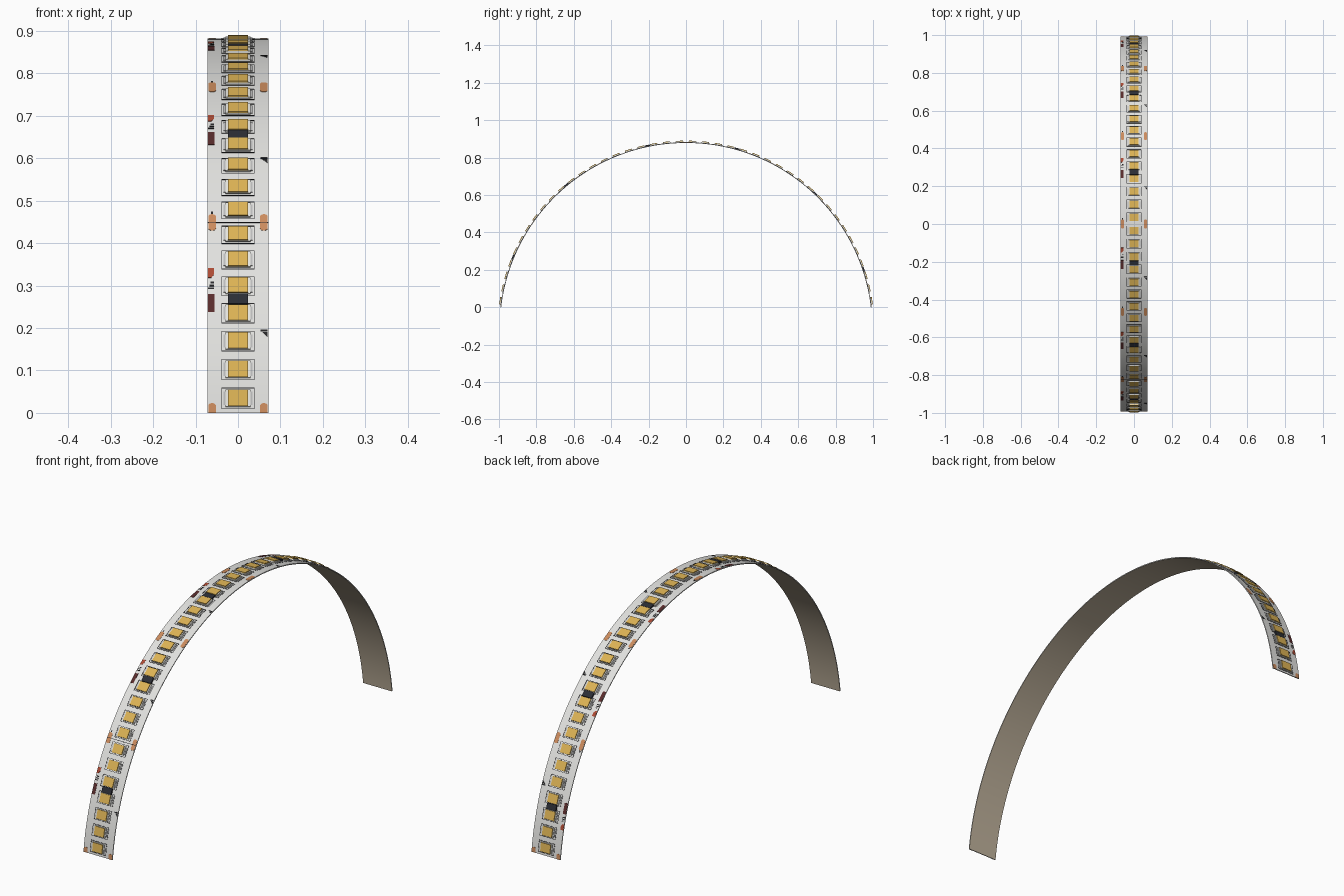
import bpy, bmesh, math
from mathutils import Vector

if "Cube" in bpy.data.objects:
    bpy.data.objects.remove(bpy.data.objects["Cube"], do_unlink=True)

R = 0.999                 # outer radius of the bent strip
HALF = 1.4535             # half of the arc angle
DROP = R * math.cos(HALF) # arc centre lies this far below the ground
WIDTH, THICK = 0.143, 0.004
SECTIONS, LEDS = 6, 7
SECTION = 2 * HALF * R / SECTIONS
PITCH = SECTION / LEDS


def material(name, rgb, rough=0.6):
    m = bpy.data.materials.new(name)
    m.use_nodes = True
    m.diffuse_color = (*rgb, 1)
    shader = m.node_tree.nodes["Principled BSDF"]
    shader.inputs["Base Color"].default_value = (*rgb, 1)
    shader.inputs["Roughness"].default_value = rough
    return m


white = material("strip white", (0.76, 0.76, 0.74))
tan = material("adhesive tan", (0.52, 0.44, 0.33))
casing = material("casing white", (0.82, 0.82, 0.78))
silver = material("terminal grey", (0.5, 0.5, 0.5))
yellow = material("phosphor yellow", (0.72, 0.45, 0.09))
copper = material("copper", (0.6, 0.26, 0.11))
black = material("print black", (0.02, 0.02, 0.022))
chip_mat = material("chip black", (0.025, 0.027, 0.035))
maroon = material("print maroon", (0.1, 0.025, 0.025))
red = material("print red", (0.42, 0.07, 0.035))


def on_arc(s, x, t, h):
    """Point at arc length s, offset t along the tangent and h outwards."""
    a = s / R - HALF
    return Vector((x, (R + h) * math.sin(a) + t * math.cos(a),
                   (R + h) * math.cos(a) - t * math.sin(a) - DROP))


def prism(bm, s, outline, h0, h1):
    low = [bm.verts.new(on_arc(s, x, t, h0)) for x, t in outline]
    top = [bm.verts.new(on_arc(s, x, t, h1)) for x, t in outline]
    bm.faces.new(top)
    bm.faces.new(low[::-1])
    n = len(outline)
    for i in range(n):
        j = (i + 1) % n
        bm.faces.new((low[i], low[j], top[j], top[i]))


def rect(x, t, w, l):
    return [(x - w / 2, t - l / 2), (x + w / 2, t - l / 2),
            (x + w / 2, t + l / 2), (x - w / 2, t + l / 2)]


def rounded(x, w, l, r):
    pts = []
    for k, (sx, st) in enumerate([(1, 1), (-1, 1), (-1, -1), (1, -1)]):
        for i in range(5):
            a = (k + i / 4) * math.pi / 2
            pts.append((x + sx * (w / 2 - r) + r * math.cos(a),
                        st * (l / 2 - r) + r * math.sin(a)))
    return pts


def finish(name, bm, *mats):
    bmesh.ops.recalc_face_normals(bm, faces=bm.faces)
    mesh = bpy.data.meshes.new(name)
    bm.to_mesh(mesh)
    bm.free()
    for m in mats:
        mesh.materials.append(m)
    ob = bpy.data.objects.new(name, mesh)
    bpy.context.collection.objects.link(ob)
    return ob


def part(name, mat, places, outlines, h, base=-0.001):
    """One object holding the same raised outlines at every place."""
    bm = bmesh.new()
    for s in places:
        for outline in outlines:
            prism(bm, s, outline, base, h)
    return finish(name, bm, mat)


# Flexible strip: rectangular section swept along the arc, tan underside
bm = bmesh.new()
STEPS = 120
rings = []
for i in range(STEPS + 1):
    s = i / STEPS * 2 * HALF * R
    rings.append([bm.verts.new(on_arc(s, x, 0, h)) for x, h in
                  ((-WIDTH / 2, 0), (WIDTH / 2, 0),
                   (WIDTH / 2, -THICK), (-WIDTH / 2, -THICK))])
for a, b in zip(rings, rings[1:]):
    for k in range(4):
        f = bm.faces.new((a[k], a[(k + 1) % 4], b[(k + 1) % 4], b[k]))
        f.material_index = 1 if k == 2 else 0
bm.faces.new(rings[0])
bm.faces.new(rings[-1])
strip = finish("flexible_strip", bm, white, tan)
bpy.context.view_layer.objects.active = strip
strip.select_set(True)
bpy.ops.object.shade_smooth_by_angle(angle=math.radians(30))
strip.select_set(False)

starts = [k * SECTION for k in range(SECTIONS)]
leds = [s + (i + 0.5) * PITCH for s in starts for i in range(LEDS)]

# Lamps: terminals, casing and phosphor block, framed by a printed outline
part("lamp_terminals", silver, leds, [rect(0, 0, 0.068, 0.032)], 0.002)
part("lamp_casings", casing, leds, [rect(0, 0, 0.058, 0.041)], 0.0045)
part("lamp_phosphor", yellow, leds, [rect(0, 0, 0.048, 0.039)], 0.0085)
LINE = 0.0016
frame = [rect(sx * 0.0385, 0, LINE, 0.05) for sx in (-1, 1)]
frame += [rect(0, st * 0.0245, 0.077, LINE) for st in (-1, 1)]
part("lamp_outlines", black, leds, frame, 0.0006)

# Driver chip between the fourth and fifth lamp of each section
chips = [s + 4 * PITCH for s in starts]
part("driver_chips", chip_mat, chips, [rect(0, 0, 0.047, 0.026)], 0.007)

# Copper solder pads at each joint, cut in half at the strip ends
bm = bmesh.new()
for k in range(SECTIONS + 1):
    for side in (-1, 1):
        pad = rounded(side * 0.061, 0.018, 0.046, 0.007)
        if k == 0:
            pad = [(x, t) for x, t in pad if t > 0]
            pad += [(pad[-1][0], 0), (pad[0][0], 0)]
        elif k == SECTIONS:
            pad = [(x, t) for x, t in pad if t < 0]
            pad += [(pad[-1][0], 0), (pad[0][0], 0)]
        prism(bm, k * SECTION, pad, -0.001, 0.0008)
finish("solder_pads", bm, copper)

# Cut line across one joint
part("cut_line", black, [SECTION], [rect(0, 0, WIDTH, 0.002)], 0.001)

# Printed marks along both edges
part("maroon_print", maroon, [s + 0.268 for s in starts],
     [rect(-0.063, 0, 0.015, 0.046)], 0.0006)
part("red_print", red, [s + 0.345 for s in starts],
     [[(-0.071, -0.012), (-0.063, -0.012), (-0.056, -0.002),
       (-0.056, 0.013), (-0.071, 0.013)]], 0.0006)
part("small_print", black, [s + 0.313 for s in starts],
     [rect(-0.0635 + i * 0.0015, (i - 1) * 0.0075, 0.014 - i * 0.003, 0.004)
      for i in range(3)], 0.0006)
part("joint_print", black, [s + 0.028 for s in starts[1:]],
     [rect(-0.061, 0, 0.005, 0.007)], 0.0006)
part("edge_print", black, [s + 0.192 for s in starts],
     [[(0.053, 0.009), (0.069, 0.009), (0.069, 0.004), (0.053, 0.004)],
      [(0.057, 0.003), (0.069, 0.003), (0.069, -0.009)]], 0.0006)
